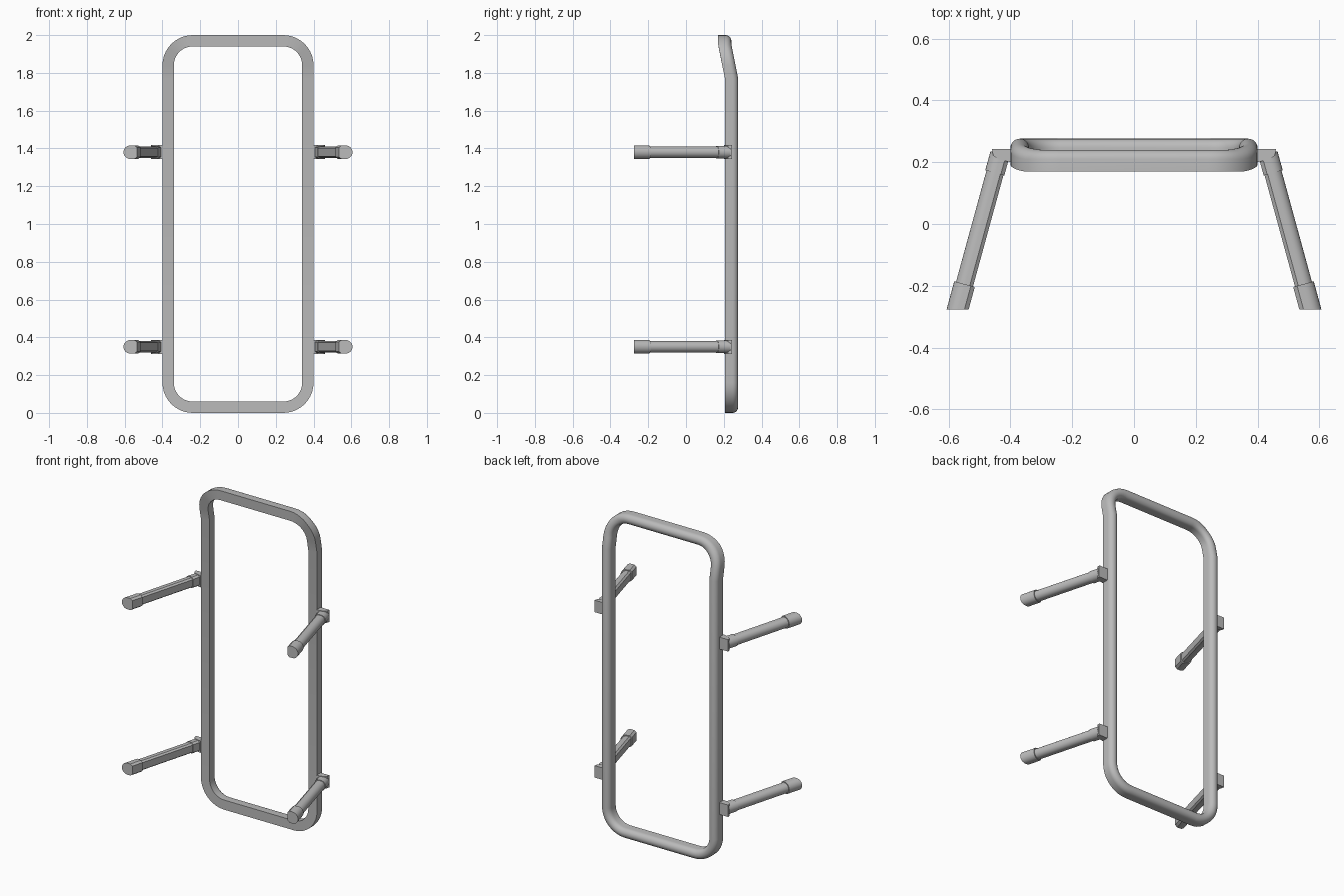
import bpy, bmesh, math
from mathutils import Vector

cube = bpy.data.objects.get("Cube")
if cube:
    bpy.data.objects.remove(cube, do_unlink=True)

metal = bpy.data.materials.new("grey metal")
metal.use_nodes = True
grey = (0.5, 0.5, 0.5, 1)
metal.diffuse_color = grey
metal.node_tree.nodes["Principled BSDF"].inputs["Base Color"].default_value = grey


def loft(name, rings, closed=False):
    """Skin a list of equal point rings; cap the ends unless closed."""
    bm = bmesh.new()
    loops = [[bm.verts.new(p) for p in ring] for ring in rings]
    pairs = list(zip(loops, loops[1:]))
    if closed:
        pairs.append((loops[-1], loops[0]))
    else:
        bm.faces.new(loops[0])
        bm.faces.new(loops[-1])
    n = len(loops[0])
    for a, b in pairs:
        for i in range(n):
            j = (i + 1) % n
            bm.faces.new((a[i], a[j], b[j], b[i]))
    bmesh.ops.recalc_face_normals(bm, faces=bm.faces)
    mesh = bpy.data.meshes.new(name)
    bm.to_mesh(mesh)
    bm.free()
    mesh.materials.append(metal)
    obj = bpy.data.objects.new(name, mesh)
    bpy.context.collection.objects.link(obj)
    bpy.ops.object.select_all(action='DESELECT')
    obj.select_set(True)
    bpy.context.view_layer.objects.active = obj
    bpy.ops.object.shade_smooth_by_angle(angle=math.radians(32))
    return obj


def half_circle(r, steps=12):
    angles = [math.pi * i / steps for i in range(steps + 1)]
    return [(r * math.cos(a), r * math.sin(a)) for a in angles]


# Frame: D-shaped tube, flat at the front, round at the back
FRONT, BEND, LEAN = 0.206, 1.77, 0.036
tube = [(-0.03, 0), (0.03, 0)] + [(u, 0.04 + v) for u, v in half_circle(0.03)]


def frame_ring(x, z, angle):
    ring = []
    for u, v in tube:
        pz = z + u * math.sin(angle)
        t = min(max((pz - BEND) / 0.18, 0), 1)
        ring.append((x + u * math.cos(angle), FRONT + v - LEAN * t, pz))
    return ring


rings = []
corners = [(0.24, 1.84), (-0.24, 1.84), (-0.24, 0.16), (0.24, 0.16)]
for k, (cx, cz) in enumerate(corners):
    if k == 0:
        rings.append(frame_ring(0.37, BEND, 0))
    for i in range(11):
        a = math.pi / 2 * (k + i / 10)
        rings.append(frame_ring(cx + 0.13 * math.cos(a), cz + 0.13 * math.sin(a), a))
    if k == 1:
        rings.append(frame_ring(-0.37, BEND, math.pi))
loft("tube_frame", rings, closed=True)

# Arms: splayed rods, round outside and flat with bevelled edges inside
SPLAY = math.radians(15.3)


def arm_section(r, inner):
    outer = [(v, u) for u, v in half_circle(r)]
    return outer + [(-inner * 0.6, -r), (-inner, -r * 0.72),
                    (-inner, r * 0.72), (-inner * 0.6, r)]


def arm_ring(section, y, side, z, square):
    x = 0.569 - (y + 0.275) * math.tan(SPLAY)
    du, dv = ((math.cos(SPLAY), math.sin(SPLAY)) if square
              else (1 / math.cos(SPLAY), 0))
    return [(side * (x + p * du), y + p * dv, z + q) for p, q in section]


rod, sleeve = arm_section(0.030, 0.027), arm_section(0.036, 0.033)
collar = arm_section(0.034, 0.030)
bracket = [(0.394, 0.243), (0.460, 0.243), (0.456, 0.222),
           (0.440, 0.210), (0.400, 0.200)]

for side, side_name in ((1, "left"), (-1, "right")):
    for z, level in ((1.38, "upper"), (0.35, "lower")):
        tag = f"{level}_{side_name}"
        loft(f"{tag}_rod", [arm_ring(rod, y, side, z, True) for y in (0.20, -0.24)])
        loft(f"{tag}_end_cap", [arm_ring(sleeve, -0.195, side, z, True),
                                arm_ring(sleeve, -0.276, side, z, False)])
        loft(f"{tag}_collar", [arm_ring(collar, 0.235, side, z, False),
                               arm_ring(collar, 0.165, side, z, True)])
        loft(f"{tag}_bracket", [[Vector((side * x, y, z + h)) for x, y in bracket]
                                for h in (-0.037, 0.037)])
